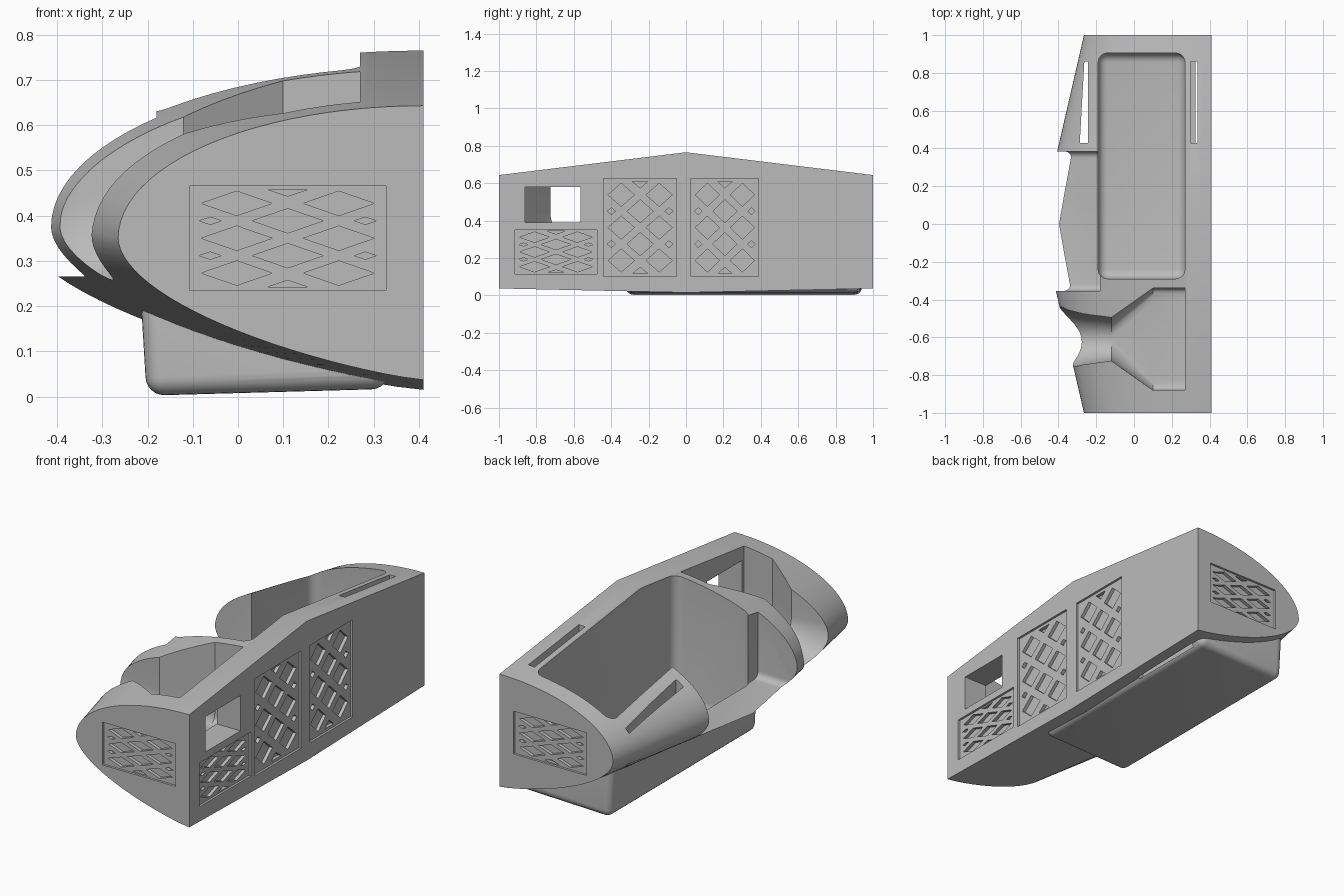
import bpy, bmesh, math
from mathutils import Vector

cube = bpy.data.objects.get("Cube")
if cube:
    bpy.data.objects.remove(cube)

grey = bpy.data.materials.new("grey")
grey.use_nodes = True
GREY = (0.5, 0.5, 0.5, 1)
grey.diffuse_color = GREY
grey.node_tree.nodes["Principled BSDF"].inputs["Base Color"].default_value = GREY


def make(name, bm):
    bmesh.ops.recalc_face_normals(bm, faces=bm.faces)
    mesh = bpy.data.meshes.new(name)
    bm.to_mesh(mesh)
    bm.free()
    mesh.materials.append(grey)
    ob = bpy.data.objects.new(name, mesh)
    bpy.context.collection.objects.link(ob)
    return ob


def add_loft(bm, sections):
    """Closed solid through matching rings of points."""
    rings = [[bm.verts.new(p) for p in s] for s in sections]
    n = len(rings[0])
    for a, b in zip(rings, rings[1:]):
        for i in range(n):
            j = (i + 1) % n
            bm.faces.new((a[i], a[j], b[j], b[i]))
    bm.faces.new(rings[0][::-1])
    bm.faces.new(rings[-1])


def box(name, x, y, z, bevel=0.0, along_x=False, shape=None):
    bm = bmesh.new()
    bmesh.ops.create_cube(bm, size=1)
    for v in bm.verts:
        v.co = [r[0] if c < 0 else r[1] for c, r in zip(v.co, (x, y, z))]
        if shape:
            shape(v.co)
    if bevel:
        edges = [e for e in bm.edges if not along_x
                 or abs(e.verts[0].co.x - e.verts[1].co.x) > 0.01]
        bmesh.ops.bevel(bm, geom=edges, offset=bevel, segments=6,
                        profile=0.5, affect='EDGES')
    return make(name, bm)


def combine(target, tool, operation='DIFFERENCE'):
    mod = target.modifiers.new("cut", 'BOOLEAN')
    mod.operation, mod.solver, mod.object = operation, 'EXACT', tool
    tool.hide_render = True
    bpy.context.view_layer.objects.active = target
    bpy.ops.object.modifier_apply(modifier=mod.name)
    bpy.data.objects.remove(tool)


# Main shell: D-shaped section, largest at the middle
SIDE = 0.41


def shell_section(y, width, top, middle, bottom, steps=24):
    pts = []
    for i in range(2 * steps + 1):
        a = math.pi * i / (2 * steps)
        u = math.sin(a)
        if i <= steps:
            z = middle + (top - middle) * math.sqrt(max(0, 1 - u * u))
        else:
            z = middle - (middle - bottom) * max(0, 1 - u ** 1.25) ** 0.55
        pts.append((SIDE - width * u, y, z))
    return pts


bm = bmesh.new()
add_loft(bm, [shell_section(-1, 0.675, 0.643, 0.35, 0.037),
              shell_section(0, 0.905, 0.765, 0.388, 0.015),
              shell_section(1, 0.675, 0.643, 0.35, 0.037)])
shell = make("console_shell", bm)


# Tub below the shell, slightly tapered with a tilted floor
def tub_shape(co):
    if co.z < 0.1:
        co.z = 0.002 if co.x < 0 else 0.017
        co.x += 0.018 if co.x < 0 else 0


combine(shell, box("tub", (-0.22, 0.335), (-0.32, 0.94), (0, 0.3), 0.04,
                   shape=tub_shape), 'UNION')

# Storage basin and the side notch that opens into it
combine(shell, box("basin", (-0.19, 0.27), (-0.29, 0.905), (0.032, 1.2), 0.05))
combine(shell, box("side_notch", (-0.8, -0.18), (-0.355, 0.385), (0.265, 1.2),
                   0.035, along_x=True))


# Flared channel: wide outside, round neck, square pocket
def channel_section(x, half, depth, power, steps=24):
    pts = [(x, -0.61 + half, 1.2)]
    for i in range(steps + 1):
        a = math.pi * i / steps
        c, s = math.cos(a), max(0, math.sin(a))
        pts.append((x, -0.61 + half * math.copysign(abs(c) ** power, c),
                    0.44 - depth * s ** power))
    return pts + [(x, -0.61 - half, 1.2)]


bm = bmesh.new()
add_loft(bm, [channel_section(*s) for s in (
    (-0.6, 0.3, 0.34, 1), (-0.42, 0.19, 0.24, 1), (-0.35, 0.155, 0.205, 1),
    (-0.27, 0.135, 0.18, 1), (-0.2, 0.125, 0.15, 1), (-0.12, 0.115, 0.13, 1),
    (0.1, 0.27, 0.17, 0.15), (0.27, 0.27, 0.17, 0.15))])
combine(shell, make("flared_channel", bm))

# Window through the flat side, and two strap slots
combine(shell, box("window", (0.2, 0.6), (-0.86, -0.565), (0.39, 0.58)))
combine(shell, box("left_slot", (0.3, 0.337), (0.43, 0.86), (0.03, 1.2)))


def slant(co):
    co.x += 0.012 * (1 if co.y > 0.6 else -1) * (1 if co.x < -0.26 else 0)


combine(shell, box("right_slot", (-0.275, -0.243), (0.43, 0.86), (-0.5, 1.2),
                   shape=slant))

# Vent panels: shallow recess with a lattice of deeper diamonds
X, Y, Z = Vector((1, 0, 0)), Vector((0, 1, 0)), Vector((0, 0, 1))
PANELS = [  # origin, direction along, outward normal, half sizes
    (Vector((SIDE, -0.245, 0.362)), Y, X, 0.195, 0.262),
    (Vector((SIDE, 0.208, 0.362)), Y, X, 0.18, 0.262),
    (Vector((SIDE, -0.695, 0.232)), Y, X, 0.22, 0.118),
    (Vector((0.11, -1, 0.35)), X, -Y, 0.217, 0.115),
    (Vector((0.11, 1, 0.35)), X, Y, 0.217, 0.115)]


def diamond(u, v, a, b):
    return [(u - a, v), (u, v - b), (u + a, v), (u, v + b)]


shapes = [diamond(u, v, 0.36, 0.235) for u in (-0.52, 0.52) for v in (-0.67, 0, 0.67)]
shapes += [diamond(0, v, 0.36, 0.235) for v in (-0.335, 0.335)]
shapes += [diamond(u, v, 0.11, 0.07) for u in (-0.79, 0.79) for v in (-0.335, 0.335)]
shapes += [[(-0.21, s * 0.94), (0, s * 0.81), (0.21, s * 0.94)] for s in (-1, 1)]
frame = [[(-1, -1), (1, -1), (1, 1), (-1, 1)]]

for name, outlines, depth in (("vent_recess", frame, 0.012),
                              ("vent_diamonds", shapes, 0.03)):
    bm = bmesh.new()
    for origin, along, normal, hu, hv in PANELS:
        for outline in outlines:
            add_loft(bm, [[origin + along * u * hu + Z * v * hv + normal * d
                           for u, v in outline] for d in (-depth, 0.02)])
    combine(shell, make(name, bm))

# Smooth the curves, keep the edges crisp
bpy.ops.object.select_all(action='DESELECT')
shell.select_set(True)
bpy.context.view_layer.objects.active = shell
bpy.ops.object.shade_smooth_by_angle(angle=math.radians(25))
